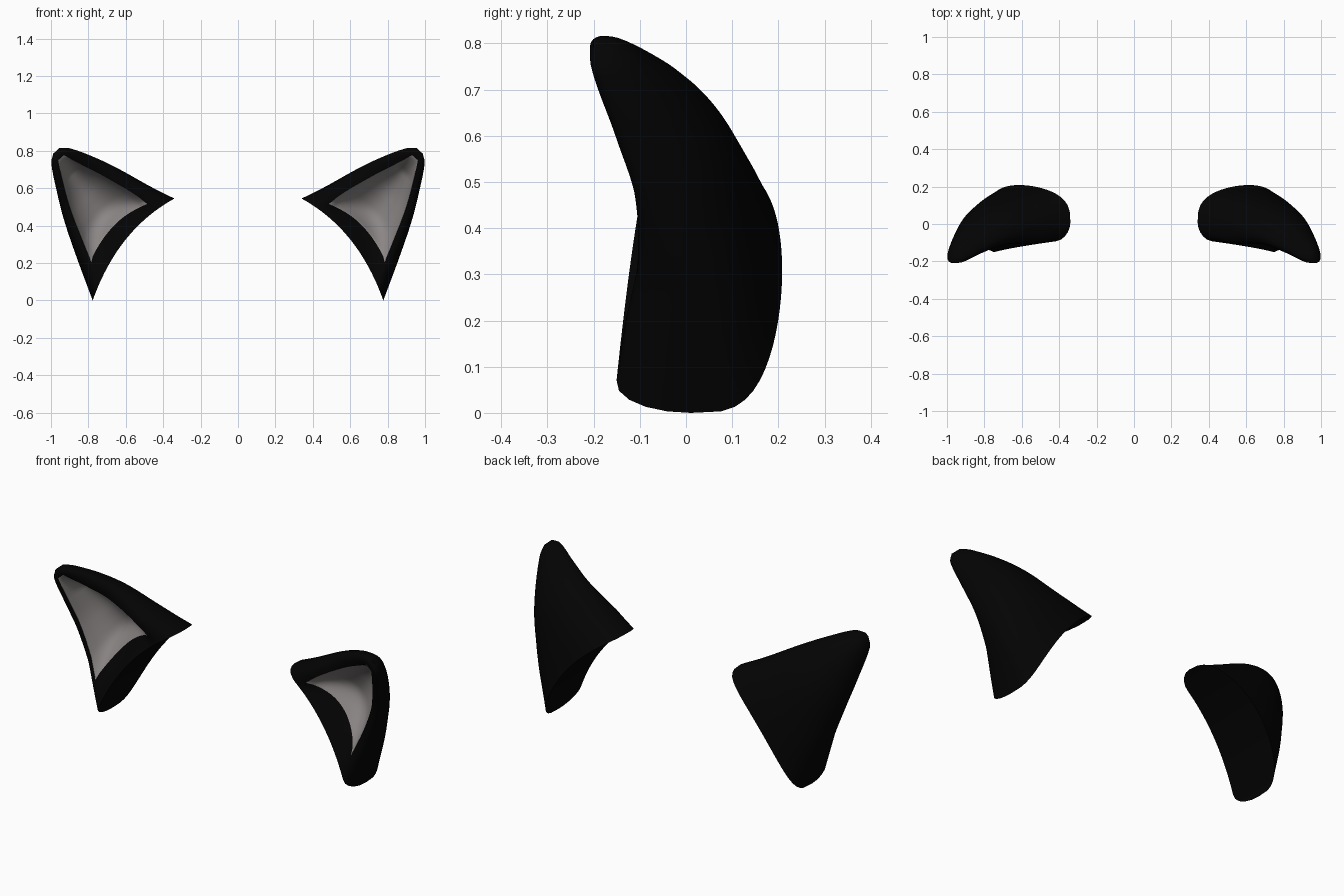
import bpy, bmesh, math

if "Cube" in bpy.data.objects:
    bpy.data.objects.remove(bpy.data.objects["Cube"])

def material(name, col):
    m = bpy.data.materials.new(name)
    m.diffuse_color = (*col, 1)
    m.use_nodes = True
    m.node_tree.nodes["Principled BSDF"].inputs["Base Color"].default_value = m.diffuse_color
    return m

BLACK = material("black fur", (0.001, 0.001, 0.001))
GREY = material("warm grey lining", (0.26, 0.24, 0.235))

# key heights along the ear, from base (0) to tip (1)
KEYS = [0, .25, .52, .75, .94, 1]
INNER = [(.34, .545), (.464, .607), (.65, .71), (.785, .773), (.905, .815), (.955, .815)]
OUTER = [(.777, .0), (.866, .24), (.93, .43), (.968, .58), (.998, .735), (.988, .785)]
BACK = [.208, .16, .093, .01, -.105, -.155]
EDGE = [.01, .0, -.05, -.11, -.175, -.18]
FRONT = [-.12, -.105, -.11, -.155, -.207, -.2]
RIM_IN = [.125, .09, .078, .068, .05, .03]
RIM_OUT = [.09, .072, .06, .053, .045, .03]

def curve(vals, v):
    """Smooth interpolation through the key values."""
    i = max(k for k in range(5) if KEYS[k] <= v)
    slope = lambda k: ((vals[min(k + 1, 5)] - vals[max(k - 1, 0)])
                       / (KEYS[min(k + 1, 5)] - KEYS[max(k - 1, 0)]))
    h = KEYS[i + 1] - KEYS[i]
    t = (v - KEYS[i]) / h
    return ((2*t**3 - 3*t**2 + 1) * vals[i] + (t**3 - 2*t**2 + t) * h * slope(i)
            + (3*t**2 - 2*t**3) * vals[i + 1] + (t**3 - t**2) * h * slope(i + 1))

V0, V1 = .1, .92           # ends of the lining
NR, NI = 6, 18             # columns in each rim and in the lining
NC = 2 * NR + NI
ROWS = ([V0 * i / 5 for i in range(5)] + [V0 + (V1 - V0) * i / 32 for i in range(32)]
        + [V1 + (1 - V1) * i / 5 for i in range(6)])

def columns(a, b):
    """Positions 0..1 across the ear, dense at the rounded edges."""
    ease = [1 - math.cos(math.pi / 2 * i / NR) for i in range(NR)]
    return ([a * e for e in ease] + [a + (1 - a - b) * i / NI for i in range(NI + 1)]
            + [1 - b * e for e in reversed(ease)])

def place(v, s):
    """Front-view position at height v and fraction s across."""
    lx, lz = (curve([p[k] for p in INNER], v) for k in (0, 1))
    rx, rz = (curve([p[k] for p in OUTER], v) for k in (0, 1))
    bow = .068 * 4 * s * (1 - s) * (1 - v) ** 2
    return lx + (rx - lx) * s + bow * .617, lz + (rz - lz) * s + bow * .787

def ear(name, side):
    bm = bmesh.new()
    backs, fronts = [], []
    for v in ROWS:
        (lx, lz), (rx, rz) = place(v, 0), place(v, 1)
        width = math.hypot(rx - lx, rz - lz)
        yb, ye, yf = curve(BACK, v), curve(EDGE, v), curve(FRONT, v)
        ra, rc = (min(curve(r, v) / width, .43) for r in (RIM_IN, RIM_OUT))
        power = .6 + .4 * min(1, v * 2.5)
        warp = v / V0 if v < V0 else max(0, 1 - (v - V0) / .35)
        rb, rf = [], []
        for j, s in enumerate(columns(ra, rc)):
            x, z = place(v, s)
            arc = 2 * math.sqrt(max(s * (1 - s), 0))
            tilt = (.5 - s) * .075 * max(0, 1 - v * 4)    # base is deeper at the outer corner
            b = ye + (yb - ye) * arc ** power - tilt * .2
            # rolled rim, then the hollow of the cup
            k = min(1, 1.4 * min(s / ra, (1 - s) / rc))
            roll = math.sqrt(max(0, 1 - (1 - k) ** 2))
            f = ye + (yf - ye) * roll + tilt * roll
            if NR <= j <= NR + NI:
                q = (j - NR) / NI
                end = math.sin(min(1, v / .32) * math.pi / 2) * max(0, min(1, (V1 - v) / .15))
                f += .66 * (yb - .03 - yf) * (4 * q * (1 - q)) ** .8 * end
            # lower edge of the lining arches up in the middle
            shift = .06 - .11 * (1 - s / .5) ** 2 if s < .5 else .06 - .04 * (s / .5 - 1) ** 2
            fx, fz = place(v + warp * shift * k * min(1, s * 6, (1 - s) * 6), s)
            fv = bm.verts.new((side * fx, f, fz))
            rf.append(fv)
            rb.append(fv if j in (0, NC) else bm.verts.new((side * x, b, z)))
        backs.append(rb)
        fronts.append(rf)

    def quad(*vs):
        f = bm.faces.new(list(dict.fromkeys(vs)))
        f.smooth = True
        return f

    # back shell, front rim and lining
    for i in range(len(ROWS) - 1):
        for j in range(NC):
            quad(backs[i][j], backs[i][j + 1], backs[i + 1][j + 1], backs[i + 1][j])
            f = quad(fronts[i][j], fronts[i + 1][j], fronts[i + 1][j + 1], fronts[i][j + 1])
            if NR <= j < NR + NI and V0 - 1e-6 <= ROWS[i] < V1 - 1e-6:
                f.material_index = 1
    # curved base and closed tip
    for i in (0, -1):
        for j in range(NC):
            quad(fronts[i][j], fronts[i][j + 1], backs[i][j + 1], backs[i][j])
    bmesh.ops.recalc_face_normals(bm, faces=bm.faces)
    me = bpy.data.meshes.new(name)
    bm.to_mesh(me)
    bm.free()
    me.materials.append(BLACK)
    me.materials.append(GREY)
    ob = bpy.data.objects.new(name, me)
    bpy.context.collection.objects.link(ob)
    bpy.ops.object.select_all(action='DESELECT')
    ob.select_set(True)
    bpy.context.view_layer.objects.active = ob
    bpy.ops.object.shade_smooth_by_angle(angle=math.radians(50))

ear("right_ear", 1)
ear("left_ear", -1)
